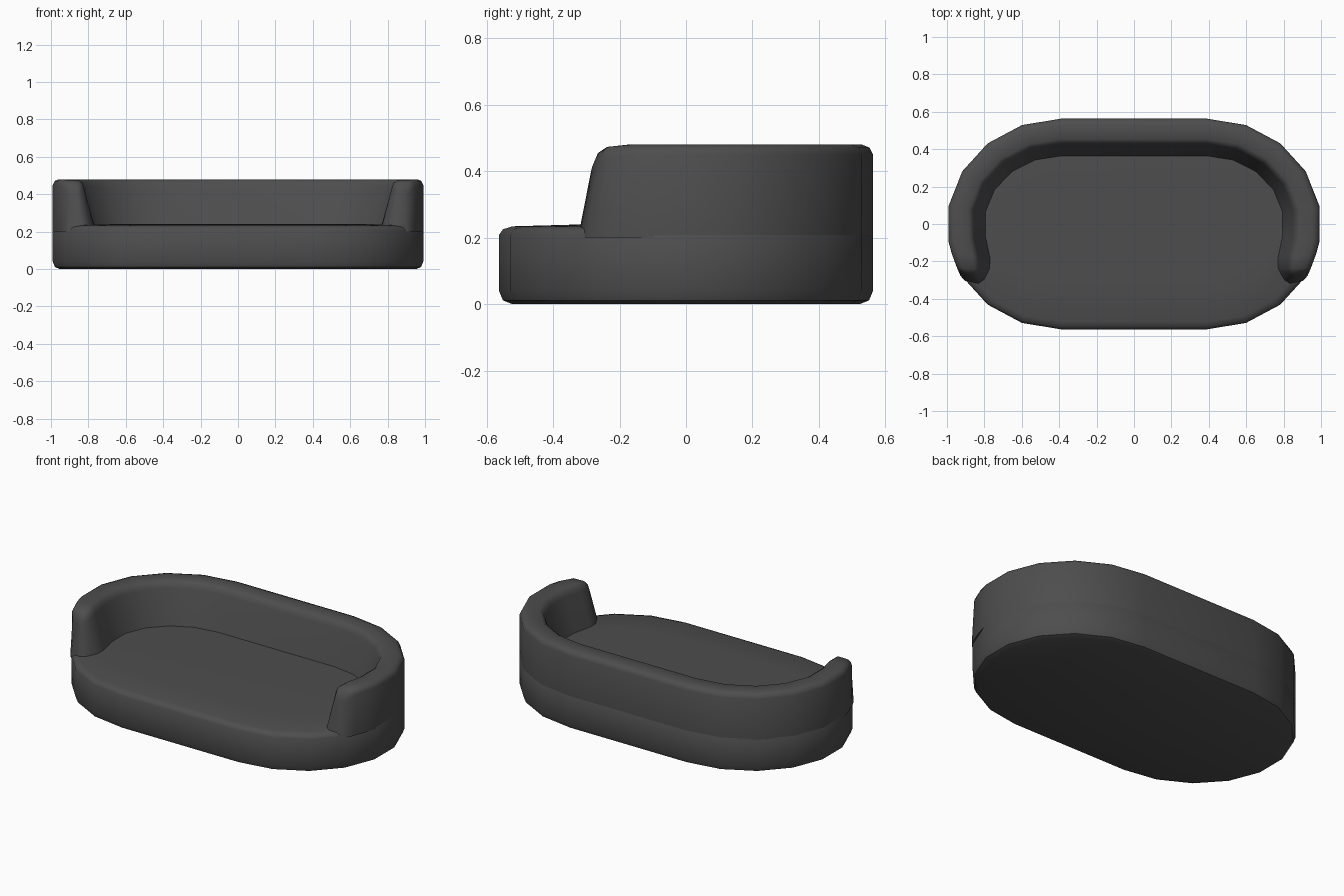
import bpy, bmesh, math

if "Cube" in bpy.data.objects:
    bpy.data.objects.remove(bpy.data.objects["Cube"])

mat = bpy.data.materials.new("dark_grey_fabric")
mat.diffuse_color = (0.075, 0.075, 0.075, 1)
mat.use_nodes = True
mat.node_tree.nodes["Principled BSDF"].inputs["Base Color"].default_value = mat.diffuse_color


def arc_point(deg, inset):
    a = math.radians(deg)
    return (0.39 + (0.61 - inset) * math.cos(a), (0.563 - inset) * math.sin(a))


def loft(name, rings, closed, angle):
    bm = bmesh.new()
    rows = [[bm.verts.new(p) for p in r] for r in rings]
    n = len(rows[0])
    for a, b in zip(rows, rows[1:]):
        for i in range(n if closed else n - 1):
            j = (i + 1) % n
            bm.faces.new((a[i], a[j], b[j], b[i]))
    bm.faces.new(rows[0][::-1])
    bm.faces.new(rows[-1])
    bmesh.ops.recalc_face_normals(bm, faces=bm.faces)
    me = bpy.data.meshes.new(name)
    bm.to_mesh(me)
    bm.free()
    me.materials.append(mat)
    ob = bpy.data.objects.new(name, me)
    bpy.context.collection.objects.link(ob)
    bpy.ops.object.select_all(action='DESELECT')
    ob.select_set(True)
    bpy.context.view_layer.objects.active = ob
    bpy.ops.object.shade_smooth_by_angle(angle=math.radians(angle))
    return ob


# Seat: rounded oval slab with softened edges and a slightly crowned top
def oval(inset, z):
    right = [arc_point(d, inset) for d in (-90, -70, -50, -30, -10, 10, 30, 50, 70, 90)]
    return [(x, y, z) for x, y in right] + [(-x, y, z) for x, y in reversed(right)]


loft("seat", [oval(i, z) for i, z in (
    (0.04, 0), (0.012, 0.011), (0, 0.04), (0, 0.208), (0.012, 0.225),
    (0.04, 0.234), (0.22, 0.239), (0.36, 0.241))], True, 40)

# Back and arms: one padded section swept round the oval
# section: fraction from outside to inside, height
section = [(0, 0.2), (0, 0.45), (0.05, 0.471), (0.16, 0.48), (0.52, 0.48),
           (0.62, 0.466), (0.67, 0.44), (1, 0.2)]

# stations: outer point, inner point, height factor, backward lean
stations = [((0.905, -0.303), (0.83, -0.325), 0.79, 0.035),
            ((0.928, -0.277), (0.795, -0.302), 0.91, 0.025),
            ((0.946, -0.235), (0.762, -0.24), 0.975, 0),
            ((0.974, -0.16), (0.758, -0.185), 1, 0)]
stations += [(arc_point(d, 0), arc_point(d, 0.21), 1, 0) for d in (-10, 10, 30, 50, 70, 90)]


def section_ring(o, i, k, lean, side):
    ring = []
    for t, z in section:
        f = (z - 0.2) / 0.28
        ring.append((side * (o[0] + (i[0] - o[0]) * t),
                     o[1] + (i[1] - o[1]) * t + lean * f, 0.2 + 0.28 * k * f))
    return ring


rings = [section_ring(*s, 1) for s in stations]
rings += [section_ring(*s, -1) for s in reversed(stations)]
loft("back_and_arms", rings, True, 50)
